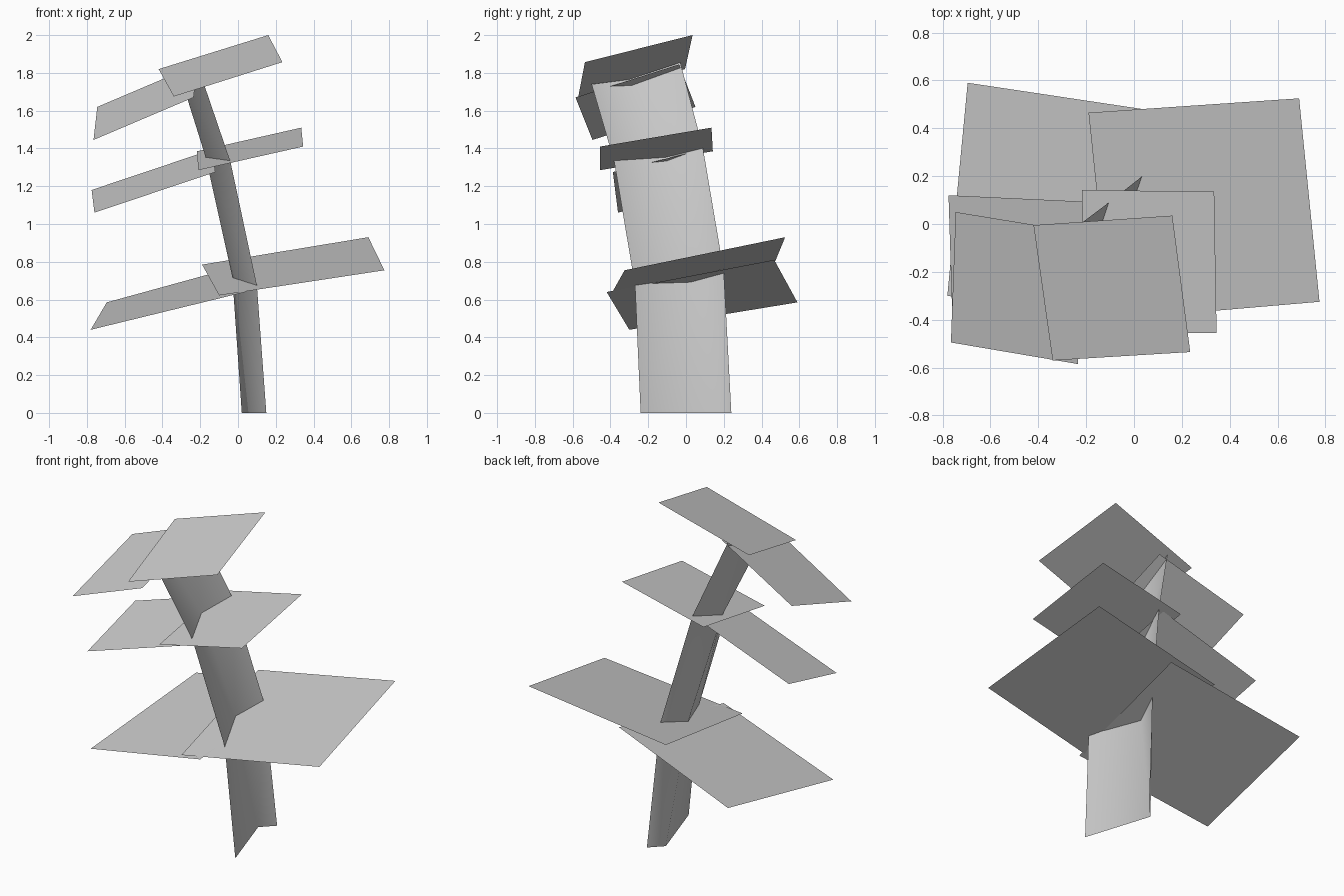
import bpy

cube = bpy.data.objects.get("Cube")
if cube:
    bpy.data.objects.remove(cube, do_unlink=True)

grey = bpy.data.materials.new("light_grey")
grey.use_nodes = True
grey.diffuse_color = (0.6, 0.6, 0.6, 1)
grey.node_tree.nodes["Principled BSDF"].inputs["Base Color"].default_value = (0.6, 0.6, 0.6, 1)


def add_sheet(name, verts, faces, smooth=False):
    mesh = bpy.data.meshes.new(name)
    mesh.from_pydata(verts, [], faces)
    mesh.materials.append(grey)
    for p in mesh.polygons:
        p.use_smooth = smooth
    obj = bpy.data.objects.new(name, mesh)
    bpy.context.collection.objects.link(obj)
    return obj


# Trunk: an open folded strip (front edge, fold, back edge) lofted through four levels
rings = [
    [(0.15, -0.24, 0.00), (0.02, 0.165, 0.00), (0.095, 0.24, 0.00)],
    [(0.10, -0.27, 0.675), (-0.03, 0.02, 0.72), (0.035, 0.20, 0.75)],
    [(-0.04, -0.38, 1.33), (-0.17, -0.105, 1.35), (-0.105, 0.09, 1.40)],
    [(-0.18, -0.50, 1.74), (-0.30, -0.30, 1.765), (-0.265, -0.03, 1.855)],
]
verts = [v for ring in rings for v in ring]
faces = [(3 * r + i, 3 * r + i + 1, 3 * r + i + 4, 3 * r + i + 3)
         for r in range(3) for i in range(2)]
add_sheet("trunk", verts, faces, smooth=True)

# Leaves: flat four-cornered sheets in three overlapping pairs,
# corners run outer back, outer front, inner front, inner back
leaves = {
    "lower_leaf_left": [(0.69, 0.525, 0.93), (0.775, -0.325, 0.755),
                        (-0.10, -0.40, 0.622), (-0.19, 0.465, 0.785)],
    "lower_leaf_right": [(-0.695, 0.59, 0.585), (-0.78, -0.30, 0.44),
                         (0.04, -0.42, 0.64), (0.124, 0.467, 0.81)],
    "middle_leaf_left": [(0.335, 0.135, 1.51), (0.345, -0.455, 1.41),
                         (-0.21, -0.455, 1.285), (-0.217, 0.142, 1.385)],
    "middle_leaf_right": [(-0.775, 0.12, 1.18), (-0.76, -0.36, 1.06),
                          (-0.12, -0.387, 1.275), (-0.135, 0.09, 1.395)],
    "upper_leaf_left": [(0.16, 0.035, 2.0), (0.235, -0.535, 1.857),
                        (-0.34, -0.57, 1.675), (-0.42, -0.005, 1.82)],
    "upper_leaf_right": [(-0.745, 0.05, 1.62), (-0.765, -0.495, 1.445),
                         (-0.235, -0.585, 1.67), (-0.215, -0.037, 1.845)],
}
for name, corners in leaves.items():
    # Keep every leaf facing upwards
    order = (3, 2, 1, 0) if name.endswith("left") else (0, 1, 2, 3)
    add_sheet(name, corners, [order])
